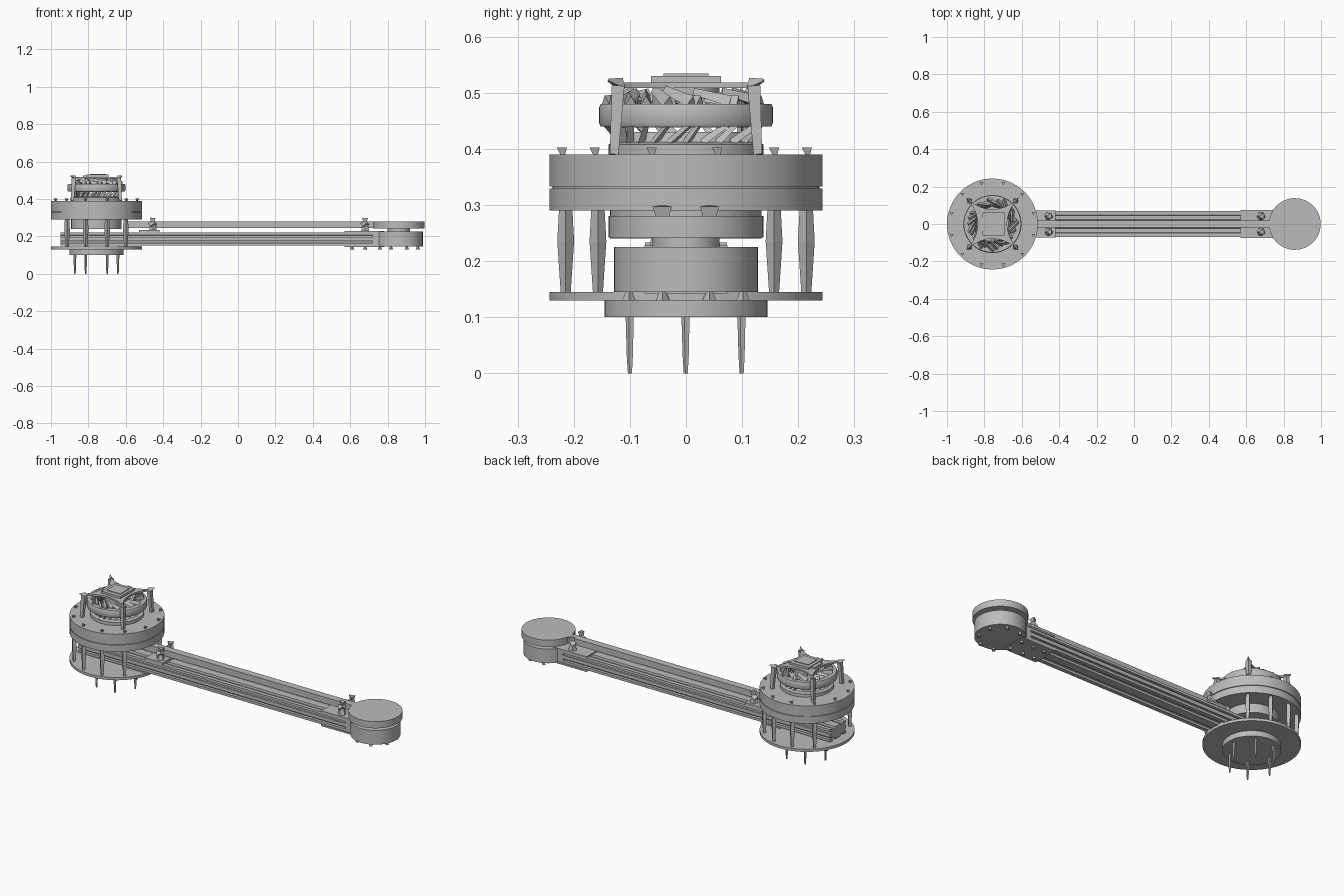
import bpy, bmesh, math, random
from mathutils import Vector, Matrix

random.seed(4)
cube = bpy.data.objects.get("Cube")
if cube:
    bpy.data.objects.remove(cube, do_unlink=True)

grey = bpy.data.materials.new("plain_grey")
grey.use_nodes = True
colour = (0.5, 0.5, 0.5, 1)
grey.diffuse_color = colour
grey.node_tree.nodes["Principled BSDF"].inputs["Base Color"].default_value = colour

HUB, TIP = -0.757, 0.86   # x of the turntable and of the arm's end


def finish(name, bm, smooth=False):
    bmesh.ops.recalc_face_normals(bm, faces=bm.faces)
    mesh = bpy.data.meshes.new(name)
    bm.to_mesh(mesh)
    bm.free()
    mesh.materials.append(grey)
    obj = bpy.data.objects.new(name, mesh)
    bpy.context.collection.objects.link(obj)
    if smooth:
        bpy.ops.object.select_all(action='DESELECT')
        obj.select_set(True)
        bpy.context.view_layer.objects.active = obj
        bpy.ops.object.shade_smooth_by_angle(angle=math.radians(35))
    return obj


def box(name, x0, x1, y0, y1, z0, z1):
    bm = bmesh.new()
    size = Matrix.Diagonal((x1 - x0, y1 - y0, z1 - z0, 1))
    place = Matrix.Translation(((x0 + x1) / 2, (y0 + y1) / 2, (z0 + z1) / 2))
    bmesh.ops.create_cube(bm, size=1, matrix=place @ size)
    return finish(name, bm)


def lathe(name, x, profile, closed=False, steps=64):
    """Spin (radius, z) points around a vertical axis at x."""
    bm = bmesh.new()
    verts = [bm.verts.new((x + r, 0, z)) for r, z in profile]
    pairs = list(zip(verts, verts[1:])) + ([(verts[-1], verts[0])] if closed else [])
    edges = [bm.edges.new(p) for p in pairs]
    bmesh.ops.spin(bm, geom=verts + edges, cent=(x, 0, 0), axis=(0, 0, 1),
                   angle=math.tau, steps=steps, use_merge=True)
    bmesh.ops.remove_doubles(bm, verts=bm.verts, dist=1e-5)
    return finish(name, bm, True)


def disc(name, x, r, z0, z1):
    return lathe(name, x, [(0, z0), (r, z0), (r, z1), (0, z1)])


def extrude(name, points, offset, smooth=False):
    bm = bmesh.new()
    face = bm.faces.new([bm.verts.new(p) for p in points])
    out = bmesh.ops.extrude_face_region(bm, geom=[face], use_keep_orig=True)
    bmesh.ops.translate(bm, vec=offset, verts=[v for v in out["geom"] if isinstance(v, bmesh.types.BMVert)])
    return finish(name, bm, smooth)


def spike(bm, p, q, r1, r2, sides=4):
    """Tapered faceted rod from p to q."""
    p, q = Vector(p), Vector(q)
    turn = (q - p).to_track_quat('Z', 'Y').to_matrix().to_4x4()
    bmesh.ops.create_cone(bm, cap_ends=True, segments=sides, radius1=r1, radius2=r2,
                          depth=(q - p).length, matrix=Matrix.Translation((p + q) / 2) @ turn)


def around(x, r, degrees):
    a = math.radians(degrees)
    return x + r * math.cos(a), r * math.sin(a)


# Turntable discs
disc("foot_disc", HUB, 0.145, 0.10, 0.13)
disc("base_plate", HUB, 0.243, 0.13, 0.145)
disc("bearing_hub", HUB, 0.135, 0.24, 0.29)
disc("turntable_lower", HUB, 0.243, 0.29, 0.329)
disc("turntable_seam", HUB, 0.238, 0.329, 0.333)
disc("turntable_upper", HUB, 0.243, 0.333, 0.39)
lathe("neck", HUB, [(0, 0.39), (0.138, 0.39), (0.138, 0.408), (0.115, 0.412), (0.10, 0.43), (0, 0.43)])

# Six pointed legs
bm = bmesh.new()
for k in range(6):
    x, y = around(HUB, 0.115, 60 * k)
    spike(bm, (x, y, 0.03), (x, y, 0.10), 0.006, 0.008, 5)
    spike(bm, (x, y, 0), (x, y, 0.03), 0.004, 0.006, 5)
finish("legs", bm)

# Posts between the plates, bolts over them
bm = bmesh.new()
for k in (45, 75, 105, 135, 225, 255, 285, 315):
    x, y = around(HUB, 0.222, k)
    spike(bm, (x, y, 0.145), (x, y, 0.235), 0.009, 0.015)
    spike(bm, (x, y, 0.235), (x, y, 0.29), 0.015, 0.012)
finish("spacer_posts", bm)

bm = bmesh.new()
for k in range(12):
    x, y = around(HUB, 0.226, 15 + 30 * k)
    spike(bm, (x, y, 0.388), (x, y, 0.402), 0.005, 0.012, 3)
finish("turntable_bolts", bm)

# Head ring with chipped rollers inside
lathe("head_ring", HUB, [(0.125, 0.44), (0.152, 0.44), (0.155, 0.446), (0.155, 0.474),
                         (0.152, 0.48), (0.125, 0.48)], closed=True)
disc("head_floor", HUB, 0.126, 0.438, 0.445)
disc("head_core", HUB, 0.06, 0.445, 0.51)
bm = bmesh.new()
for k in range(24):
    p = around(HUB, 0.115, 15 * k)
    q = around(HUB, random.uniform(0.125, 0.145), 15 * k + random.uniform(10, 22))
    spike(bm, (*p, 0.41), (*q, 0.445), 0.008, 0.006, 3)
    r = around(HUB, random.uniform(0.085, 0.11), 15 * k - 8)
    spike(bm, (*r, random.uniform(0.485, 0.505)), (*q, 0.482), 0.008, 0.013, 3)
    s = around(HUB, 0.10, 15 * k + 20)
    spike(bm, (*r, 0.447), (*s, random.uniform(0.48, 0.505)), 0.011, 0.005, 3)
finish("head_rollers", bm)

# Four-cornered head plate with scooped sides
points = []
for k in range(4):
    for t in range(8):
        u = t / 4 - 1
        depth = 0.078 + 0.052 * u * u
        v = Matrix.Rotation(math.radians(90 * k), 3, 'Z') @ Vector((depth, 0.130 * u, 0))
        points.append((HUB + v.x, v.y, 0.508))
extrude("head_plate", points, (0, 0, 0.010))
bm = bmesh.new()
for sx in (-1, 1):
    for sy in (-1, 1):
        spike(bm, (HUB + sx * 0.128, sy * 0.128, 0.39), (HUB + sx * 0.121, sy * 0.121, 0.512), 0.011, 0.016)
        spike(bm, (HUB + sx * 0.115, sy * 0.115, 0.514), (HUB + sx * 0.138, sy * 0.138, 0.522), 0.013, 0.003, 3)
finish("head_struts", bm)
box("head_box", HUB - 0.052, HUB + 0.065, -0.062, 0.062, 0.518, 0.53)
box("head_box_step", HUB - 0.072, HUB - 0.052, -0.035, 0.035, 0.518, 0.526)
box("head_box_cap", HUB - 0.035, HUB + 0.05, -0.04, 0.04, 0.53, 0.534)

# Slotted beam: grooves on the top, bottom and sides
W, H, ZM = 0.07, 0.035, 0.185
quarter = [(W, 0.010), (0.060, 0.010), (0.056, 0.020), (W, 0.021), (W, H), (0.048, H),
           (0.046, 0.024), (0.024, 0.024), (0.022, H)]
ring = quarter + [(-y, z) for y, z in reversed(quarter)]
ring += [(-y, -z) for y, z in quarter] + [(y, -z) for y, z in reversed(quarter)]
extrude("slotted_beam", [(-0.95, y, ZM + z) for y, z in ring], (1.67, 0, 0))

# Narrow upper bar joined to the end lid
box("upper_bar", -0.60, TIP, -0.02, 0.02, 0.245, 0.28)
disc("end_lid", TIP, 0.138, 0.242, 0.28)
disc("end_axle", TIP, 0.06, 0.22, 0.245)
disc("end_drum", TIP, 0.128, 0.145, 0.225)
box("end_neck", 0.72, TIP, -W, W, 0.147, 0.224)
for z in (0.142, 0.219):
    box("end_clamp_plate", 0.57, 0.78, -0.074, 0.074, z, z + 0.009)
box("inner_clamp_plate", -0.53, -0.42, -0.073, 0.073, 0.219, 0.233)
box("base_clamp_plate", -0.64, -0.52, -0.073, 0.073, 0.143, 0.152)

# Faceted screws standing on the clamps
bm = bmesh.new()
for x in (-0.455, 0.68):
    for y in (-0.042, 0.042):
        spike(bm, (x, y, 0.228), (x, y, 0.262), 0.023, 0.014, 5)
        spike(bm, (x - 0.012, y, 0.255), (x + 0.012, y, 0.275), 0.02, 0.014, 4)
        spike(bm, (x, y, 0.262), (x + 0.004, y, 0.298), 0.007, 0.02, 3)
finish("clamp_screws", bm)

# Small bolts under the arm's end
bm = bmesh.new()
spots = [around(TIP, 0.11, 22.5 + 45 * k) for k in range(8)]
spots += [(x, y) for x in (0.61, 0.68) for y in (-0.04, 0.04)]
for x, y in spots:
    spike(bm, (x, y, 0.147), (x, y, 0.130), 0.005, 0.012, 4)
finish("under_bolts", bm)
